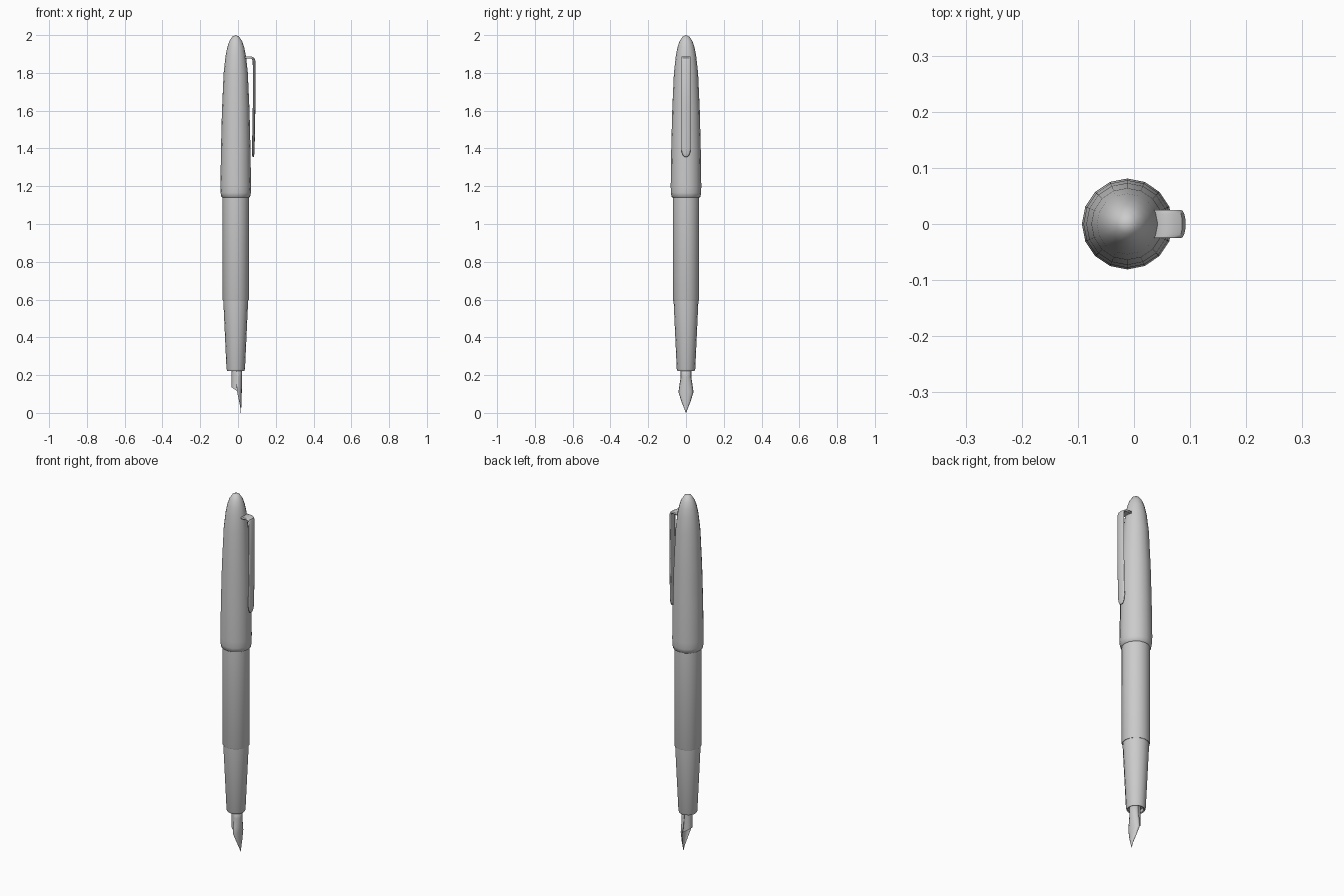
import bpy
import bmesh
import math

AXIS_X = -0.012
SIDES = 16

cube = bpy.data.objects.get("Cube")
if cube:
    bpy.data.objects.remove(cube, do_unlink=True)

grey = bpy.data.materials.new("plain grey")
grey.use_nodes = True
colour = (0.6, 0.6, 0.6, 1)
grey.diffuse_color = colour
grey.node_tree.nodes["Principled BSDF"].inputs["Base Color"].default_value = colour


def finish(name, bm, angle=40):
    mesh = bpy.data.meshes.new(name)
    bm.to_mesh(mesh)
    bm.free()
    mesh.materials.append(grey)
    obj = bpy.data.objects.new(name, mesh)
    bpy.context.collection.objects.link(obj)
    bpy.ops.object.select_all(action="DESELECT")
    obj.select_set(True)
    bpy.context.view_layer.objects.active = obj
    bpy.ops.object.shade_smooth_by_angle(angle=math.radians(angle))
    return obj


def lathe(name, profile, angle=40):
    """Spin (radius, height) points around the pen axis."""
    bm = bmesh.new()
    verts = [bm.verts.new((AXIS_X + r, 0, z)) for r, z in profile]
    edges = [bm.edges.new(pair) for pair in zip(verts, verts[1:])]
    bmesh.ops.spin(bm, geom=verts + edges, cent=(AXIS_X, 0, 0), axis=(0, 0, 1),
                   angle=math.tau, steps=SIDES, use_duplicate=False)
    bmesh.ops.remove_doubles(bm, verts=bm.verts, dist=0.0002)
    bmesh.ops.recalc_face_normals(bm, faces=bm.faces)
    return finish(name, bm, angle)


def curved_sheet(name, rows, thickness, columns=8):
    """Loft arched rows of (height, half width, edge x, crown x)."""
    bm = bmesh.new()
    grid = []
    for z, width, edge_x, crown_x in rows:
        row = []
        for i in range(columns + 1):
            a = math.pi * (i / columns - 0.5)
            x = edge_x + (crown_x - edge_x) * math.cos(a)
            row.append(bm.verts.new((x, width * math.sin(a), z)))
        grid.append(row)
    for upper, lower in zip(grid, grid[1:]):
        for i in range(columns):
            bm.faces.new((upper[i], lower[i], lower[i + 1], upper[i + 1]))
    obj = finish(name, bm)
    solid = obj.modifiers.new("thickness", "SOLIDIFY")
    solid.thickness = thickness
    solid.offset = -1
    return obj


# Cap with domed end and rounded lip
lathe("cap", [(0, 1.15), (0.068, 1.15), (0.071, 1.14), (0.076, 1.143),
              (0.08, 1.165), (0.081, 1.2), (0.078, 1.4), (0.073, 1.6),
              (0.064, 1.8), (0.054, 1.89), (0.045, 1.935), (0.034, 1.968),
              (0.018, 1.992), (0, 2.0)], 50)

# Straight barrel
lathe("barrel", [(0, 0.595), (0.068, 0.595), (0.07, 0.6), (0.07, 1.155), (0, 1.155)])

# Tapered grip with a recessed lower end
lathe("grip", [(0, 0.24), (0.036, 0.24), (0.039, 0.225), (0.045, 0.222),
               (0.049, 0.232), (0.066, 0.6), (0, 0.6)])

# Feed under the nib, cut at a slant
bm = bmesh.new()
bmesh.ops.create_cone(bm, cap_ends=True, segments=SIDES, radius1=0.026,
                      radius2=0.026, depth=0.1)
for v in bm.verts:
    v.co.x -= 0.008
    v.co.z = 0.25 if v.co.z > 0 else 0.112 - 0.7 * v.co.x
finish("feed", bm)

# Flared nib drawn to a point
curved_sheet("nib", [(0.25, 0.028, -0.007, 0.021), (0.19, 0.028, -0.007, 0.021),
                     (0.145, 0.035, -0.007, 0.021), (0.11, 0.04, -0.004, 0.02),
                     (0.06, 0.024, 0.007, 0.018), (0.02, 0.008, 0.014, 0.017),
                     (0, 0.001, 0.015, 0.016)], 0.002)

# Clip with a bridge into the cap and a rounded end
curved_sheet("clip", [(1.887, 0.025, 0.035, 0.035), (1.887, 0.025, 0.068, 0.072),
                      (1.88, 0.025, 0.079, 0.086), (1.865, 0.025, 0.084, 0.092),
                      (1.62, 0.025, 0.084, 0.092), (1.4, 0.025, 0.08, 0.088),
                      (1.375, 0.022, 0.08, 0.087), (1.36, 0.014, 0.08, 0.085),
                      (1.355, 0.006, 0.08, 0.083)], 0.011)
